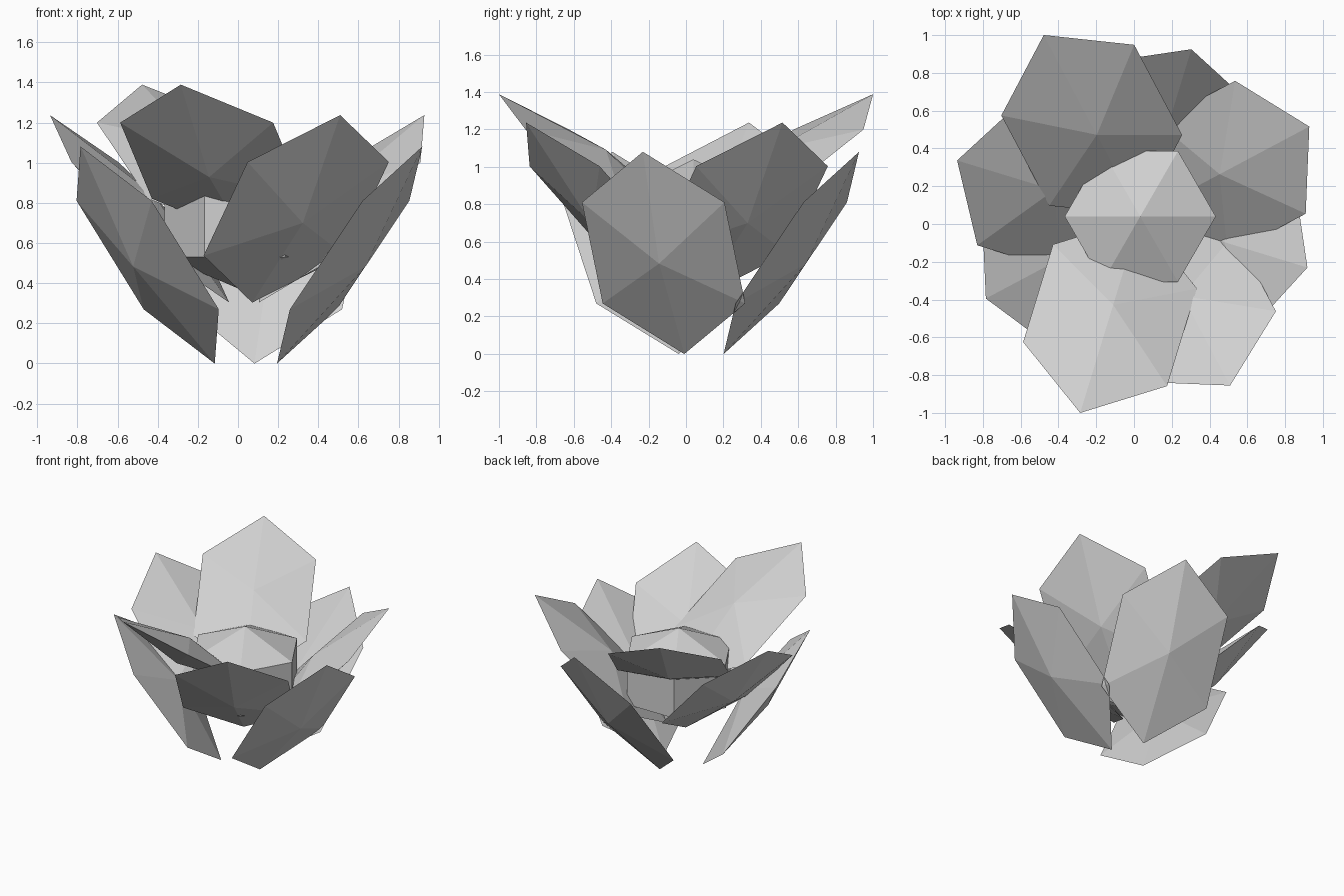
import bpy, bmesh, math
from mathutils import Matrix, Vector

old = bpy.data.objects.get("Cube")
if old:
    bpy.data.objects.remove(old, do_unlink=True)

# One plain grey for the whole flower
grey = bpy.data.materials.new("petal_grey")
grey.use_nodes = True
colour = (0.64, 0.64, 0.64, 1)
grey.diffuse_color = colour
grey.node_tree.nodes["Principled BSDF"].inputs["Base Color"].default_value = colour

SIDES = 6
AXIS = Vector((0.033, 0.04, 0))


def faceted_solid(name, rings, half_height, matrix):
    """Six-sided closed solid: a pole at each end and rings of (radius, height) between."""
    bm = bmesh.new()
    bottom = bm.verts.new((0, 0, -half_height))
    top = bm.verts.new((0, 0, half_height))
    loops = []
    for radius, z in rings:
        loop = []
        for i in range(SIDES):
            a = math.tau * i / SIDES
            loop.append(bm.verts.new((radius * math.cos(a), radius * math.sin(a), z)))
        loops.append(loop)
    for i in range(SIDES):
        j = (i + 1) % SIDES
        bm.faces.new((bottom, loops[0][j], loops[0][i]))
        bm.faces.new((top, loops[-1][i], loops[-1][j]))
        for low, high in zip(loops, loops[1:]):
            bm.faces.new((low[i], low[j], high[j], high[i]))
    bm.transform(matrix)
    bmesh.ops.recalc_face_normals(bm, faces=bm.faces)
    mesh = bpy.data.meshes.new(name)
    bm.to_mesh(mesh)
    bm.free()
    mesh.materials.append(grey)
    obj = bpy.data.objects.new(name, mesh)
    bpy.context.collection.objects.link(obj)
    return obj


def petal(name, angle, tilt, height):
    """Flat stretched hexagonal crystal, leaning outwards round the flower axis."""
    place = (Matrix.Translation(AXIS + Vector((0, 0, height)))
             @ Matrix.Rotation(math.radians(angle), 4, 'Z')
             @ Matrix.Translation((0.547, 0, 0))
             @ Matrix.Rotation(math.radians(-tilt), 4, 'Y')
             @ Matrix.Diagonal((0.66, 0.46, 0.1, 1)))
    faceted_solid(name, [(1, 0)], 1, place)


# Central bud: upright walls with a low cone above and below
faceted_solid("bud", [(0.4, -0.17), (0.4, 0.17)], 0.34,
              Matrix.Translation(AXIS + Vector((0, 0, 0.7))))

# Petal tiers: name, first angle, count, tilt from level, height of petal centre
tiers = [
    ("lower_petal", 73, 3, 55, 0.54),
    ("upper_petal", 118, 2, 35, 1.01),
    ("middle_petal", 28, 3, 45, 0.77),
]
for name, start, count, tilt, height in tiers:
    for k in range(count):
        petal(f"{name}_{k + 1}", start + 135 * k, tilt, height)
